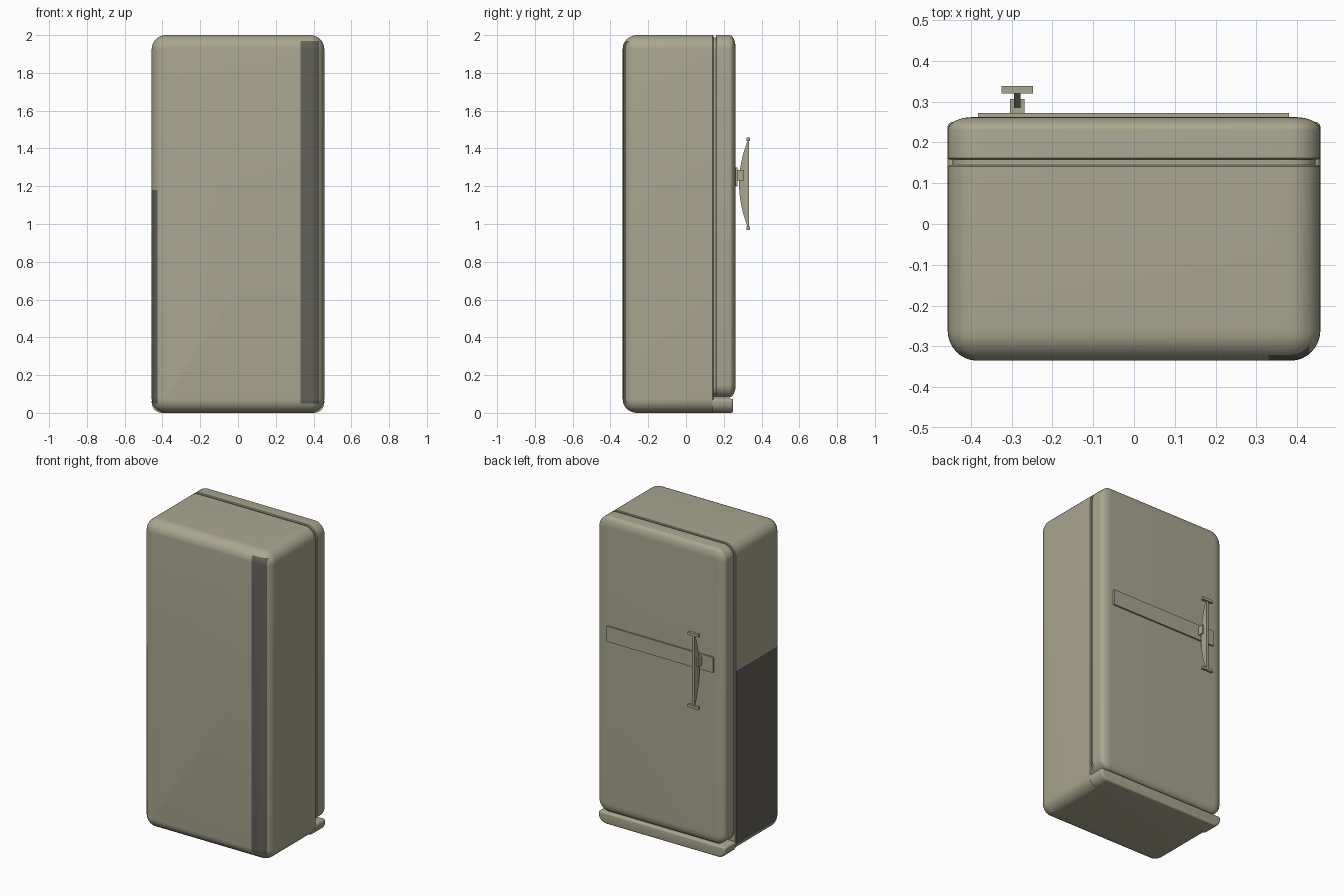
import bpy, bmesh, math
from mathutils import Vector

if "Cube" in bpy.data.objects:
    bpy.data.objects.remove(bpy.data.objects["Cube"])


def material(name, rgb):
    m = bpy.data.materials.new(name)
    m.diffuse_color = (*rgb, 1)
    m.use_nodes = True
    m.node_tree.nodes["Principled BSDF"].inputs["Base Color"].default_value = m.diffuse_color
    return m


ENAMEL = material("aged cream enamel", (0.40, 0.385, 0.275))
DARK = material("dark worn patch", (0.125, 0.12, 0.098))
HALF = 0.457


def outline(inset, z0, z1, rb, rt, n=8):
    """Rounded rectangle in x-z: bottom radius rb, top radius rt."""
    pts = []
    for k, (sx, top) in enumerate([(1, True), (-1, True), (-1, False), (1, False)]):
        r = max((rt if top else rb) - inset, 0.003)
        cx = sx * (HALF - inset - r)
        cz = (z1 - inset - r) if top else (z0 + inset + r)
        for i in range(n + 1):
            a = math.pi / 2 * (k + i / n)
            pts.append((cx + r * math.cos(a), cz + r * math.sin(a)))
    return pts


def arc(y, depth, width, n=8):
    """Profile of a rounded edge ending at y, reaching inward by width."""
    return [(y - depth * (1 - math.sin(math.pi / 2 * i / n)),
             width * (1 - math.cos(math.pi / 2 * i / n))) for i in range(n + 1)]


def finish(bm, name, smooth=True, mats=(ENAMEL,)):
    bmesh.ops.recalc_face_normals(bm, faces=bm.faces)
    me = bpy.data.meshes.new(name)
    bm.to_mesh(me)
    bm.free()
    ob = bpy.data.objects.new(name, me)
    bpy.context.collection.objects.link(ob)
    for m in mats:
        me.materials.append(m)
    if smooth:
        bpy.ops.object.select_all(action='DESELECT')
        ob.select_set(True)
        bpy.context.view_layer.objects.active = ob
        bpy.ops.object.shade_smooth_by_angle(angle=math.radians(35))
    return ob


def loft(profile, z0, z1, rb, rt):
    """Stack rounded rectangles along y, profile = (y, inset)."""
    bm = bmesh.new()
    rings = [[bm.verts.new((x, y, z)) for x, z in outline(ins, z0, z1, rb, rt)]
             for y, ins in profile]
    for a, b in zip(rings, rings[1:]):
        for i in range(len(a)):
            j = (i + 1) % len(a)
            bm.faces.new((a[i], a[j], b[j], b[i]))
    bm.faces.new(rings[0])
    bm.faces.new(rings[-1])
    return bm


def box(name, x, y, z):
    bm = bmesh.new()
    bmesh.ops.create_cube(bm, size=1)
    for v in bm.verts:
        for i, (lo, hi) in enumerate((x, y, z)):
            v.co[i] = lo if v.co[i] < 0 else hi
    return finish(bm, name, False)


# cabinet with large rounded edges on the closed side
back = [(-y, w) for y, w in reversed(arc(0.335, 0.075, 0.072))]
bm = loft(back + [(0.141, 0), (0.145, 0.004)], 0, 2, 0.075, 0.075)

# cut the cabinet along the patch borders, then colour by position
for axis, pos in ((0, 0.33), (0, 0.43), (0, -0.425), (2, 1.18), (2, 0.05), (2, 1.97)):
    co, no = Vector(), Vector()
    co[axis], no[axis] = pos, 1
    bmesh.ops.bisect_plane(bm, geom=bm.verts[:] + bm.edges[:] + bm.faces[:],
                           plane_co=co, plane_no=no)
for f in bm.faces:
    c = f.calc_center_median()
    strip = 0.33 < c.x < 0.43 and c.y < -0.25 and 0.05 < c.z < 1.97
    side = c.x < -0.425 and 0.05 < c.z < 1.18 and c.y < 0.14
    f.material_index = 1 if strip or side else 0
finish(bm, "cabinet", mats=(ENAMEL, DARK))

# recessed door seal
finish(loft([(0.135, 0.012), (0.165, 0.012)], 0.07, 2, 0.07, 0.075), "door_seal")

# door with a softly rounded face
door = [(0.158, 0.005), (0.162, 0)] + arc(0.262, 0.032, 0.062)
finish(loft(door, 0.082, 2, 0.07, 0.075), "door")

# plinth below the door
plinth = [(0.14, 0)] + arc(0.25, 0.012, 0.012, 4)
finish(loft(plinth, 0, 0.075, 0.055, 0.014), "plinth")

# trim plate and handle mount
box("trim_plate", (-0.383, 0.38), (0.258, 0.272), (1.20, 1.30))
box("handle_mount", (-0.304, -0.269), (0.27, 0.306), (1.23, 1.287))

# bow-shaped handle blade
bm = bmesh.new()
bow = [(0.333, 0.98)]
for i in range(17):
    t = -1 + i / 8
    bow.append((0.326 - 0.045 * (1 - t * t), 1.213 + 0.227 * t))
bow.append((0.333, 1.446))
face = bm.faces.new([bm.verts.new((-0.294, y, z)) for y, z in bow])
ext = bmesh.ops.extrude_face_region(bm, geom=[face])
bmesh.ops.translate(bm, vec=(0.016, 0, 0),
                    verts=[g for g in ext["geom"] if isinstance(g, bmesh.types.BMVert)])
finish(bm, "handle_blade")

# cross bars on both handle ends
for name, z in (("upper", 1.448), ("lower", 0.978)):
    box(name + "_handle_bar", (-0.325, -0.247), (0.32, 0.338), (z - 0.009, z + 0.009))
